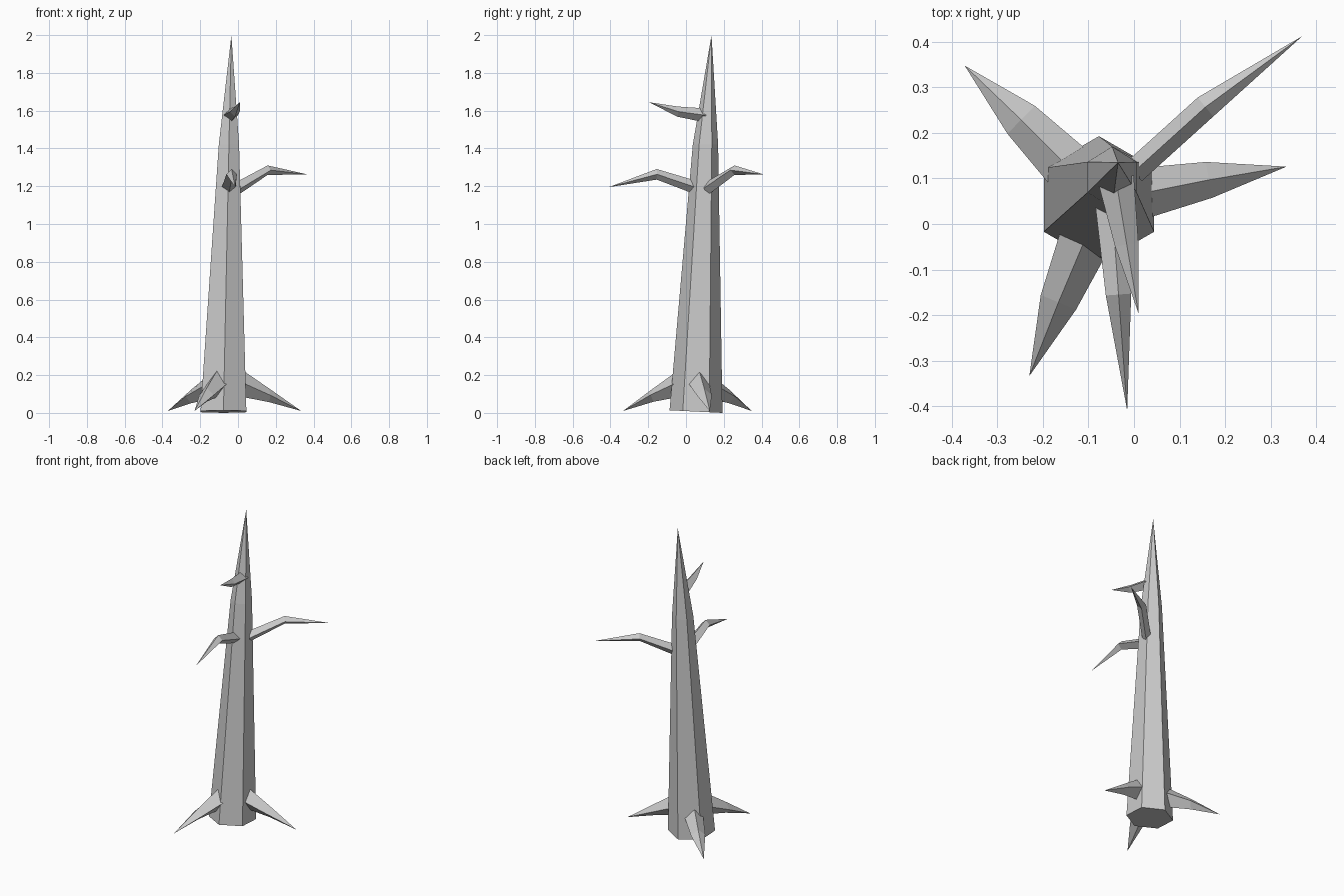
import bpy, math
from mathutils import Vector

if "Cube" in bpy.data.objects:
    bpy.data.objects.remove(bpy.data.objects["Cube"])

bark = bpy.data.materials.new("grey_bark")
bark.diffuse_color = (0.6, 0.6, 0.6, 1)
bark.use_nodes = True
bark.node_tree.nodes["Principled BSDF"].inputs["Base Color"].default_value = bark.diffuse_color


def spike(name, rings, tip):
    """Skin equal-sized point rings, cap the first and close on a tip."""
    n = len(rings[0])
    verts = [tuple(p) for ring in rings for p in ring] + [tuple(tip)]
    faces = [tuple(reversed(range(n)))]
    for r in range(len(rings) - 1):
        for i in range(n):
            a, b = r * n + i, r * n + (i + 1) % n
            faces.append((a, b, b + n, a + n))
    last = (len(rings) - 1) * n
    for i in range(n):
        faces.append((last + i, last + (i + 1) % n, len(verts) - 1))
    mesh = bpy.data.meshes.new(name)
    mesh.from_pydata(verts, [], faces)
    mesh.materials.append(bark)
    obj = bpy.data.objects.new(name, mesh)
    bpy.context.collection.objects.link(obj)
    return obj


def hexagon(cx, cy, z, rx, ry, tilt=0.0):
    """Six-sided ring with corners towards front and back."""
    pts = []
    for i in range(6):
        a = math.radians(60 * i + 30)
        pts.append(Vector((cx + rx * math.cos(a), cy + ry * math.sin(a),
                           z - tilt * math.sin(a))))
    return pts


def limb(name, base, mid, tip):
    """Four-sided limb; base and mid are (x, y, z, half width, half height)."""
    heading = Vector((tip[0] - base[0], tip[1] - base[1], 0)).normalized()
    side = Vector((-heading.y, heading.x, 0))
    up = Vector((0, 0, 1))
    rings = []
    for x, y, z, w, h in (base, mid):
        c = Vector((x, y, z))
        rings.append([c + side * w, c + up * h, c - side * w, c - up * h])
    # ring order runs clockwise about the heading, so flip it
    rings = [list(reversed(r)) for r in rings]
    return spike(name, rings, tip)


# Leaning hexagonal trunk
spike("trunk",
      [hexagon(-0.077, 0.053, 0.007, 0.140, 0.140, 0.007),
       hexagon(-0.048, 0.103, 1.42, 0.062, 0.067)],
      (-0.035, 0.135, 2.0))

# Bare branches
limb("right_branch", (0.0, 0.115, 1.19, 0.027, 0.037),
     (0.157, 0.257, 1.285, 0.027, 0.025), (0.37, 0.413, 1.262))
limb("front_branch", (-0.05, 0.06, 1.19, 0.037, 0.037),
     (-0.034, -0.155, 1.263, 0.028, 0.028), (-0.015, -0.41, 1.195))
limb("upper_branch", (-0.04, 0.10, 1.575, 0.040, 0.037),
     (-0.016, -0.045, 1.595, 0.026, 0.027), (0.01, -0.197, 1.645))

# Spreading roots
limb("right_root", (0.02, 0.068, 0.157, 0.056, 0.072),
     (0.165, 0.097, 0.093, 0.040, 0.036), (0.335, 0.126, 0.01))
limb("back_left_root", (-0.135, 0.115, 0.147, 0.057, 0.070),
     (-0.248, 0.229, 0.087, 0.043, 0.036), (-0.372, 0.348, 0.01))
limb("front_left_root", (-0.108, -0.035, 0.157, 0.057, 0.072),
     (-0.166, -0.172, 0.095, 0.042, 0.036), (-0.23, -0.334, 0.01))
